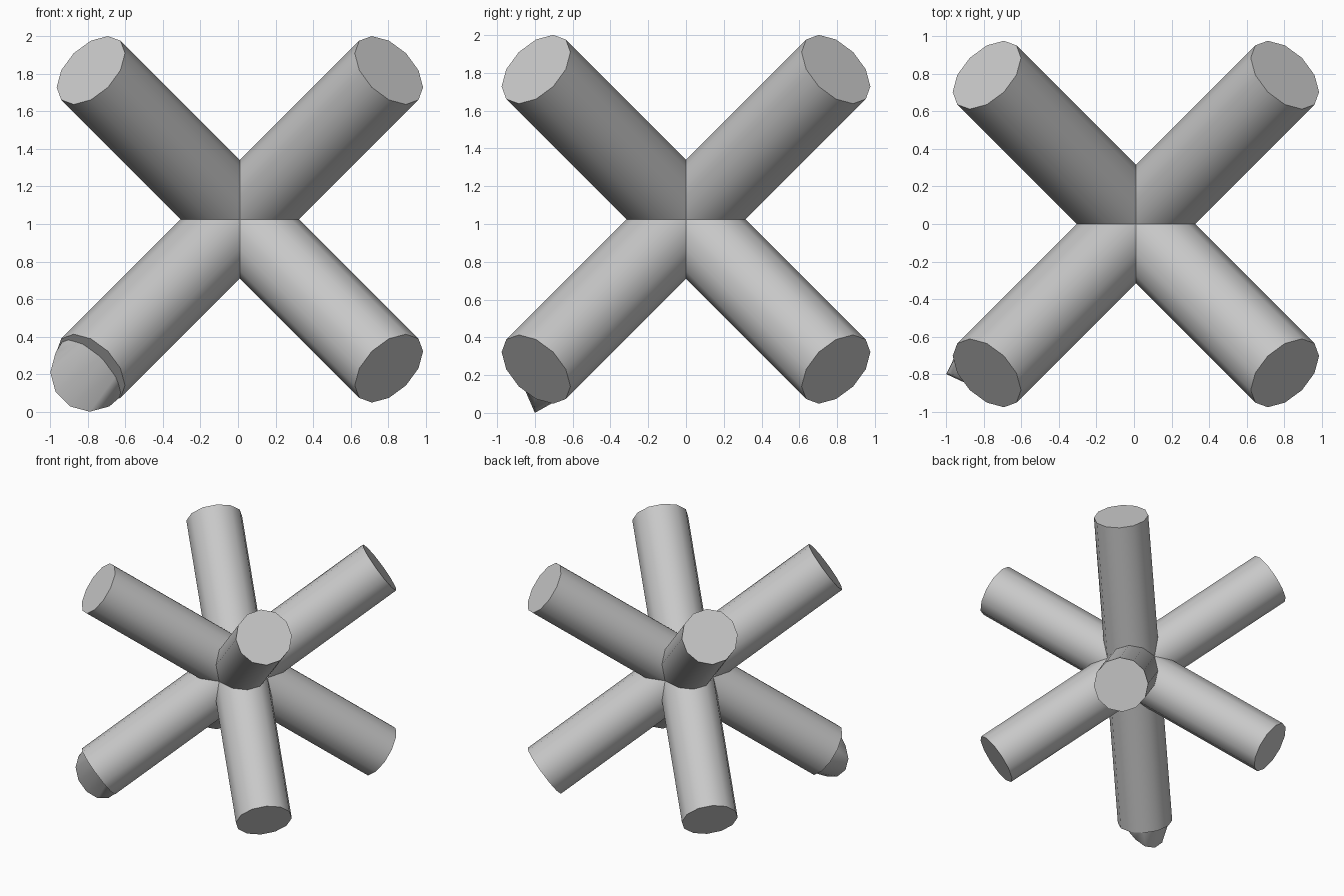
import bpy, bmesh, math
from mathutils import Vector, Matrix

cube = bpy.data.objects.get("Cube")
if cube:
    bpy.data.objects.remove(cube, do_unlink=True)

CENTRE = Vector((0.01, 0, 1.025))
REACH = 0.794 * math.sqrt(3)      # hub to cap distance
RADIUS = 0.223
SIDES = 12

grey = bpy.data.materials.new("plain grey")
grey.use_nodes = True
colour = (0.58, 0.58, 0.58, 1)
grey.diffuse_color = colour
grey.node_tree.nodes["Principled BSDF"].inputs["Base Color"].default_value = colour


def add_object(name, bm):
    mesh = bpy.data.meshes.new(name)
    bmesh.ops.recalc_face_normals(bm, faces=bm.faces)
    bm.to_mesh(mesh)
    bm.free()
    mesh.materials.append(grey)
    obj = bpy.data.objects.new(name, mesh)
    bpy.context.collection.objects.link(obj)
    bpy.ops.object.select_all(action='DESELECT')
    obj.select_set(True)
    bpy.context.view_layer.objects.active = obj
    bpy.ops.object.shade_smooth_by_angle(angle=math.radians(40))
    return obj


def facing(direction, position):
    return Matrix.Translation(position) @ direction.to_track_quat('Z', 'Y').to_matrix().to_4x4()


# Four rods along the cube diagonals, crossing at the hub
for sx, sy, name in ((1, 1, "rod_left_back"), (-1, 1, "rod_right_back"),
                     (1, -1, "rod_left_front"), (-1, -1, "rod_right_front")):
    bm = bmesh.new()
    bmesh.ops.create_cone(bm, cap_ends=True, segments=SIDES, radius1=RADIUS, radius2=RADIUS,
                          depth=2 * REACH, matrix=facing(Vector((sx, sy, 1)), CENTRE))
    add_object(name, bm)

# Twisted end of the lower front right arm: a front-facing disc blended into the rod
bm = bmesh.new()
bmesh.ops.create_circle(bm, segments=SIDES, radius=0.21,
                        matrix=facing(Vector((0, -1, 0)), Vector((-0.79, -0.8, 0.21))))
axis = Vector((-1, -1, -1)).normalized()
bmesh.ops.create_circle(bm, segments=SIDES, radius=RADIUS - 0.002,
                        matrix=facing(axis, CENTRE + axis * (REACH - 0.06)))
bmesh.ops.convex_hull(bm, input=bm.verts)
add_object("twisted_end", bm)
